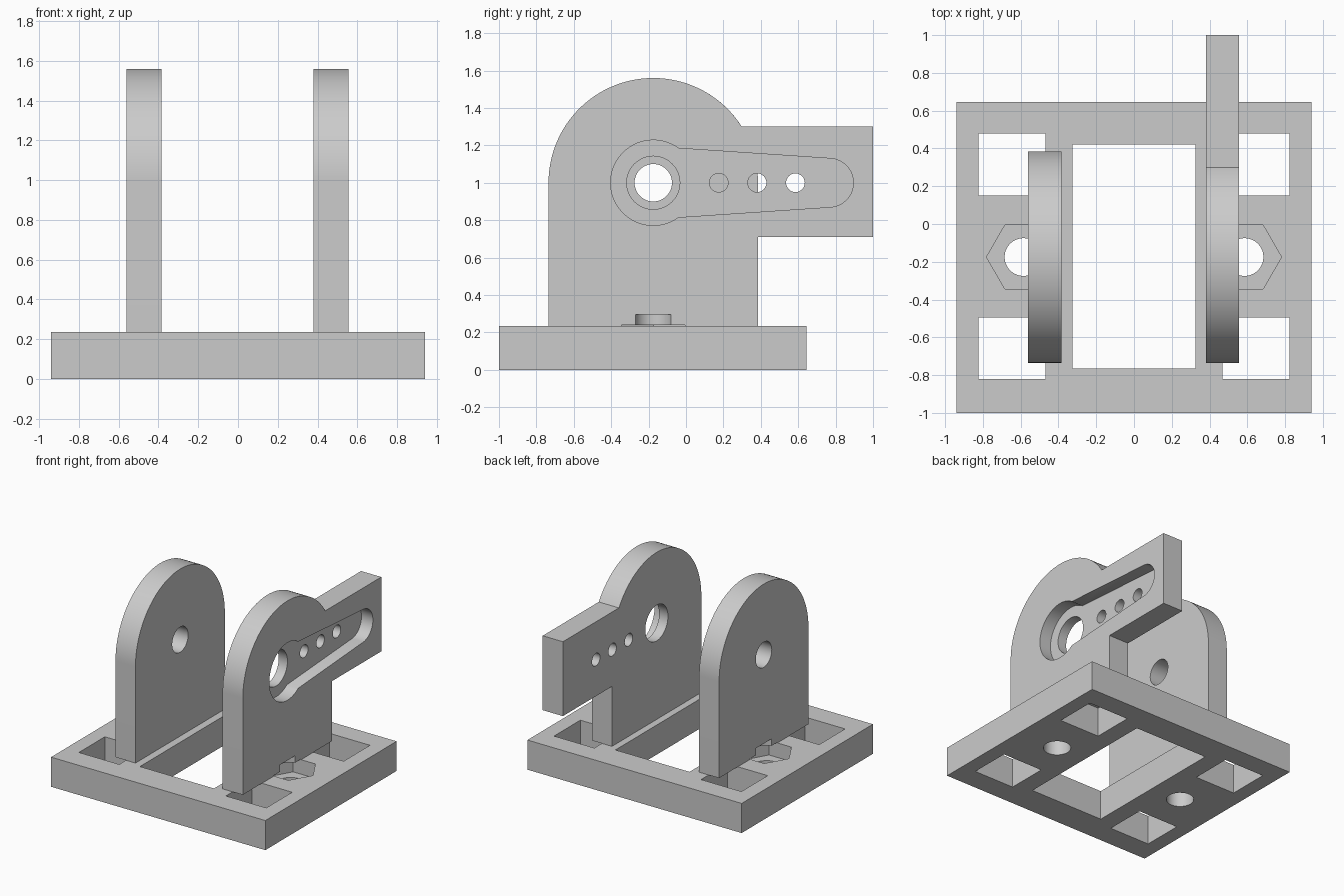
import bpy, bmesh, math
from mathutils import Vector

cube = bpy.data.objects.get("Cube")
if cube:
    bpy.data.objects.remove(cube, do_unlink=True)

grey = bpy.data.materials.new("light_grey")
grey.use_nodes = True
colour = (0.6, 0.6, 0.6, 1)
grey.diffuse_color = colour
grey.node_tree.nodes["Principled BSDF"].inputs["Base Color"].default_value = colour

PIVOT_Y, PIVOT_Z = -0.175, 1.0
BASE_TOP = 0.235
BOLT_X = 0.585


def arc(cx, cy, r, start, end, steps=48):
    """Points on an arc, angles in degrees."""
    angles = [math.radians(start + (end - start) * i / steps) for i in range(steps + 1)]
    return [(cx + r * math.cos(a), cy + r * math.sin(a)) for a in angles]


def circle(cx, cy, r, sides=48):
    return arc(cx, cy, r, 0, 360, sides)[:-1]


def rect(x0, x1, y0, y1):
    return [(x0, y0), (x1, y0), (x1, y1), (x0, y1)]


def prism(name, outline, low, high, axis="Z"):
    """Extrude an outline along z (outline in xy) or along x (outline in yz)."""
    if axis == "Z":
        pts, push = [(a, b, low) for a, b in outline], Vector((0, 0, high - low))
    else:
        pts, push = [(low, a, b) for a, b in outline], Vector((high - low, 0, 0))
    bm = bmesh.new()
    face = bm.faces.new([bm.verts.new(p) for p in pts])
    top = bmesh.ops.extrude_face_region(bm, geom=[face])["geom"]
    bmesh.ops.translate(bm, vec=push, verts=[v for v in top if isinstance(v, bmesh.types.BMVert)])
    bmesh.ops.recalc_face_normals(bm, faces=bm.faces)
    mesh = bpy.data.meshes.new(name)
    bm.to_mesh(mesh)
    bm.free()
    mesh.materials.append(grey)
    obj = bpy.data.objects.new(name, mesh)
    bpy.context.collection.objects.link(obj)
    return obj


def cut(obj, *prism_args):
    """Subtract a prism from the object and discard the cutter."""
    cutter = prism("cutter", *prism_args)
    cutter.hide_render = True
    mod = obj.modifiers.new("cut", "BOOLEAN")
    mod.operation, mod.solver, mod.object = "DIFFERENCE", "EXACT", cutter
    bpy.context.view_layer.objects.active = obj
    bpy.ops.object.modifier_apply(modifier=mod.name)
    bpy.data.objects.remove(cutter, do_unlink=True)


def cut_bolt_seat(obj, side):
    """Bolt hole with a hexagonal nut pocket above it."""
    x = side * BOLT_X
    cut(obj, circle(x, PIVOT_Y, 0.1), -0.1, 0.295)
    cut(obj, circle(x, PIVOT_Y, 0.196, 6), 0.12, 0.24)


# Base frame with central opening, corner windows and bolt seats
base = prism("base_frame", rect(-0.94, 0.94, -1, 0.645), 0, BASE_TOP)
cut(base, rect(-0.325, 0.325, -0.765, 0.42), -0.1, 0.4)
for side in (-1, 1):
    x0, x1 = sorted((side * 0.468, side * 0.822))
    for y0, y1 in ((-0.82, -0.495), (0.15, 0.48)):
        cut(base, rect(x0, x1, y0, y1), -0.1, 0.4)
    cut_bolt_seat(base, side)

# Plain upright with a round top and pivot hole
FRONT, BACK, RADIUS = -0.735, 0.385, 0.56
plain = [(FRONT, BASE_TOP), (BACK, BASE_TOP)] + arc(PIVOT_Y, PIVOT_Z, RADIUS, 0, 180, 72)
right_upright = prism("right_upright", plain, -0.56, -0.385, "X")
cut(right_upright, circle(PIVOT_Y, PIVOT_Z, 0.1), -0.7, -0.2, "X")
cut_bolt_seat(right_upright, -1)

# Upright with a rear arm
ARM_LOW, ARM_HIGH, ARM_END = 0.71, 1.3, 1.0
meet = math.degrees(math.asin((ARM_HIGH - PIVOT_Z) / RADIUS))
armed = [(FRONT, BASE_TOP), (BACK, BASE_TOP), (BACK, ARM_LOW), (ARM_END, ARM_LOW),
         (ARM_END, ARM_HIGH)] + arc(PIVOT_Y, PIVOT_Z, RADIUS, meet, 180, 72)
left_upright = prism("left_upright", armed, 0.38, 0.557, "X")

# Tapered lever recess, pivot hole and row of small holes
recess = arc(PIVOT_Y, PIVOT_Z, 0.228, 54, 306) + arc(0.765, PIVOT_Z, 0.13, -86, 86, 32)
cut(left_upright, recess, 0.457, 0.7, "X")
cut(left_upright, circle(PIVOT_Y, PIVOT_Z, 0.142), 0.2, 0.7, "X")
for y in (0.175, 0.38, 0.585):
    cut(left_upright, circle(y, PIVOT_Z, 0.05, 32), 0.2, 0.7, "X")
cut_bolt_seat(left_upright, 1)

# Smooth the round walls, keep the edges sharp
bpy.ops.object.select_all(action="DESELECT")
for obj in (base, right_upright, left_upright):
    obj.select_set(True)
bpy.ops.object.shade_smooth_by_angle(angle=math.radians(30))
